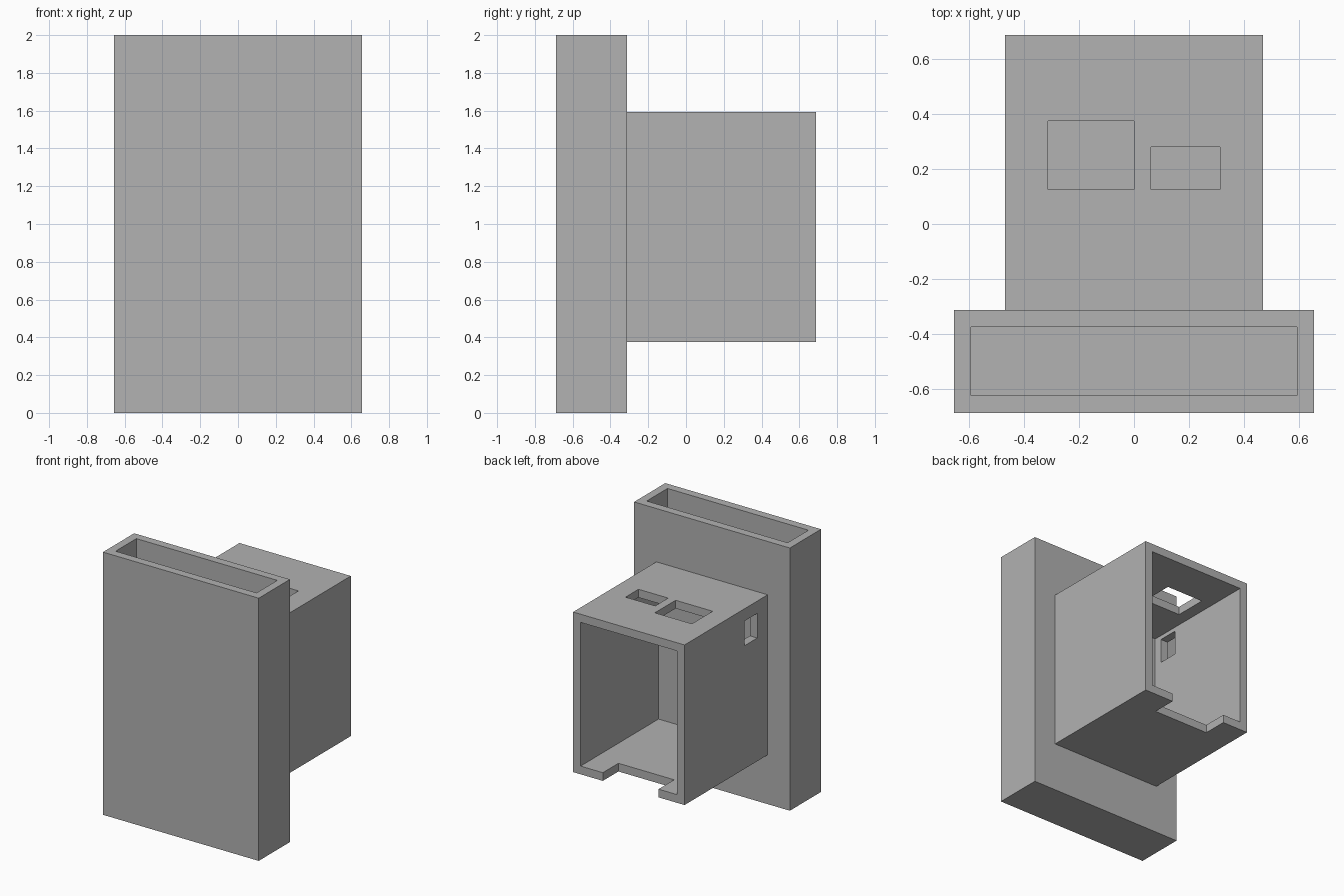
import bpy

default_cube = bpy.data.objects.get("Cube")
if default_cube:
    bpy.data.objects.remove(default_cube, do_unlink=True)

grey = bpy.data.materials.new("plain grey")
grey.use_nodes = True
colour = (0.445, 0.445, 0.445, 1)
grey.diffuse_color = colour
grey.node_tree.nodes["Principled BSDF"].inputs["Base Color"].default_value = colour

WALL = 0.0625   # shell thickness
OVER = 0.05     # how far cutters reach past a surface


def box(name, x, y, z):
    """Axis-aligned box from three (low, high) ranges."""
    spans = (x, y, z)
    bpy.ops.mesh.primitive_cube_add(size=1, location=[(a + b) / 2 for a, b in spans])
    ob = bpy.context.object
    ob.name = name
    ob.scale = [b - a for a, b in spans]
    bpy.ops.object.transform_apply(location=True, rotation=False, scale=True)
    ob.data.materials.append(grey)
    return ob


def cut(target, x, y, z):
    """Subtract a box from the target."""
    cutter = box("cutter", x, y, z)
    cutter.hide_render = True
    mod = target.modifiers.new("cut", "BOOLEAN")
    mod.operation = "DIFFERENCE"
    mod.solver = "EXACT"
    mod.object = cutter
    bpy.context.view_layer.objects.active = target
    bpy.ops.object.modifier_apply(modifier=mod.name)
    bpy.data.objects.remove(cutter, do_unlink=True)


# Tall front sleeve, open at the top
half_w, front, joint, height = 0.656, -0.6875, -0.3125, 2.0
sleeve = box("front_sleeve", (-half_w, half_w), (front, joint), (0, height))
cut(sleeve, (WALL - half_w, half_w - WALL), (front + WALL, joint - WALL),
    (WALL, height + OVER))

# Rear housing, open at the back
half_h, back, low, high = 0.469, 0.6875, 0.375, 1.594
housing = box("rear_housing", (-half_h, half_h), (joint, back), (low, high))
cut(housing, (WALL - half_h, half_h - WALL), (joint + WALL, back + OVER),
    (low + WALL, high - WALL))

# Two slots through the roof
roof = (high - WALL - OVER, high + OVER)
cut(housing, (-0.3125, 0), (0.125, 0.375), roof)
cut(housing, (0.0625, 0.3125), (0.125, 0.281), roof)

# Window through the right side wall
cut(housing, (-half_h - OVER, -half_h + WALL + OVER), (-0.1875, -0.031), (1.3125, 1.5))

# Notch in the rear edge of the floor
cut(housing, (-0.25, 0.219), (back - 0.1875, back + OVER), (low - OVER, low + WALL + OVER))
